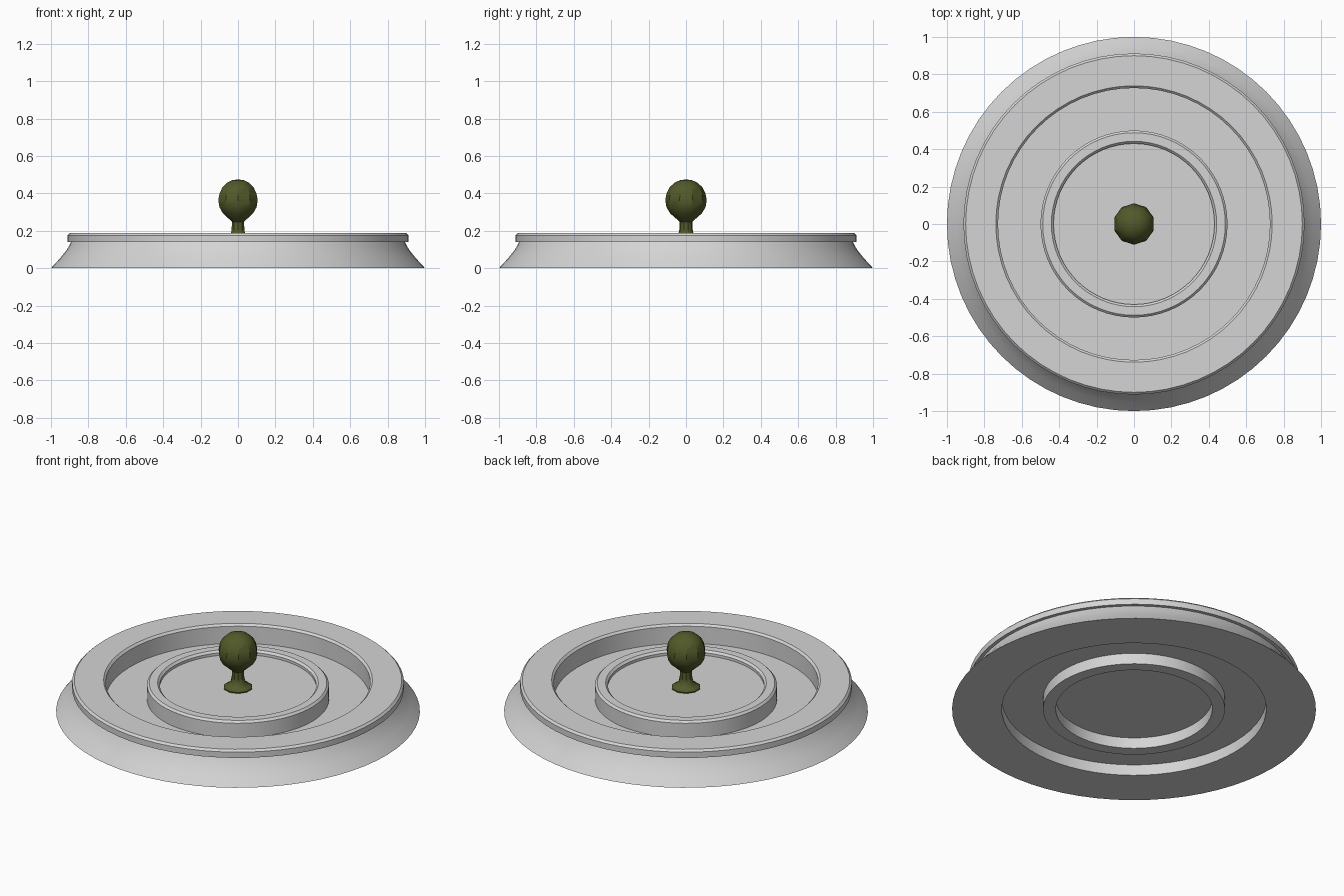
import bpy, math

cube = bpy.data.objects.get("Cube")
if cube:
    bpy.data.objects.remove(cube, do_unlink=True)


def material(name, rgb):
    m = bpy.data.materials.new(name)
    m.use_nodes = True
    m.diffuse_color = (*rgb, 1)
    m.node_tree.nodes["Principled BSDF"].inputs["Base Color"].default_value = (*rgb, 1)
    return m


def lathe(name, profile, segments, mat, closed):
    """Spin a counter-clockwise (radius, z) profile; zero radii become poles."""
    verts, faces, rings = [], [], []
    for r, z in profile:
        count = 1 if r == 0 else segments
        start = len(verts)
        for i in range(count):
            a = math.pi / 2 + math.tau * i / segments
            verts.append((r * math.cos(a), r * math.sin(a), z))
        rings.append([start + i % count for i in range(segments)])
    pairs = list(zip(rings, rings[1:]))
    if closed:
        pairs.append((rings[-1], rings[0]))
    for a, b in pairs:
        for i in range(segments):
            j = (i + 1) % segments
            loop = list(dict.fromkeys((a[i], a[j], b[j], b[i])))
            if len(loop) > 2:
                faces.append(loop)
    mesh = bpy.data.meshes.new(name)
    mesh.from_pydata(verts, [], faces)
    mesh.materials.append(mat)
    obj = bpy.data.objects.new(name, mesh)
    bpy.context.collection.objects.link(obj)
    bpy.ops.object.select_all(action="DESELECT")
    obj.select_set(True)
    bpy.context.view_layer.objects.active = obj
    bpy.ops.object.shade_smooth_by_angle(angle=math.radians(32))
    return obj


grey = material("light grey", (0.66, 0.66, 0.66))
olive = material("dark olive", (0.085, 0.1, 0.022))
SEGMENTS = 64

# Flared outer skirt with its overhanging lip
lathe("outer_rim", [
    (0.727, 0), (1, 0), (0.952, 0.052), (0.915, 0.098), (0.892, 0.14),
    (0.912, 0.14), (0.912, 0.175), (0.9, 0.187), (0.739, 0.187),
    (0.727, 0.175)], SEGMENTS, grey, True)

# Sunken channel between the two rings
lathe("channel_floor", [
    (0.498, 0.066), (0.728, 0.066), (0.728, 0.071), (0.498, 0.071)],
    SEGMENTS, grey, True)

# Raised inner ring
lathe("inner_ring", [
    (0.43, 0), (0.5, 0), (0.5, 0.158), (0.488, 0.17), (0.442, 0.17),
    (0.43, 0.158)], SEGMENTS, grey, True)

# Central plate inside the ring
lathe("centre_plate", [
    (0, 0.066), (0.431, 0.066), (0.431, 0.142), (0, 0.142)],
    SEGMENTS, grey, False)

# Knob with a flared foot, a neck and a faceted ball
lathe("knob", [
    (0, 0.141), (0.08, 0.141), (0.081, 0.149), (0.058, 0.16),
    (0.041, 0.178), (0.036, 0.205), (0.034, 0.248), (0.054, 0.266),
    (0.085, 0.293), (0.104, 0.325), (0.111, 0.362), (0.104, 0.4),
    (0.087, 0.433), (0.06, 0.458), (0.03, 0.471), (0, 0.474)],
    10, olive, False).data.shade_smooth()
